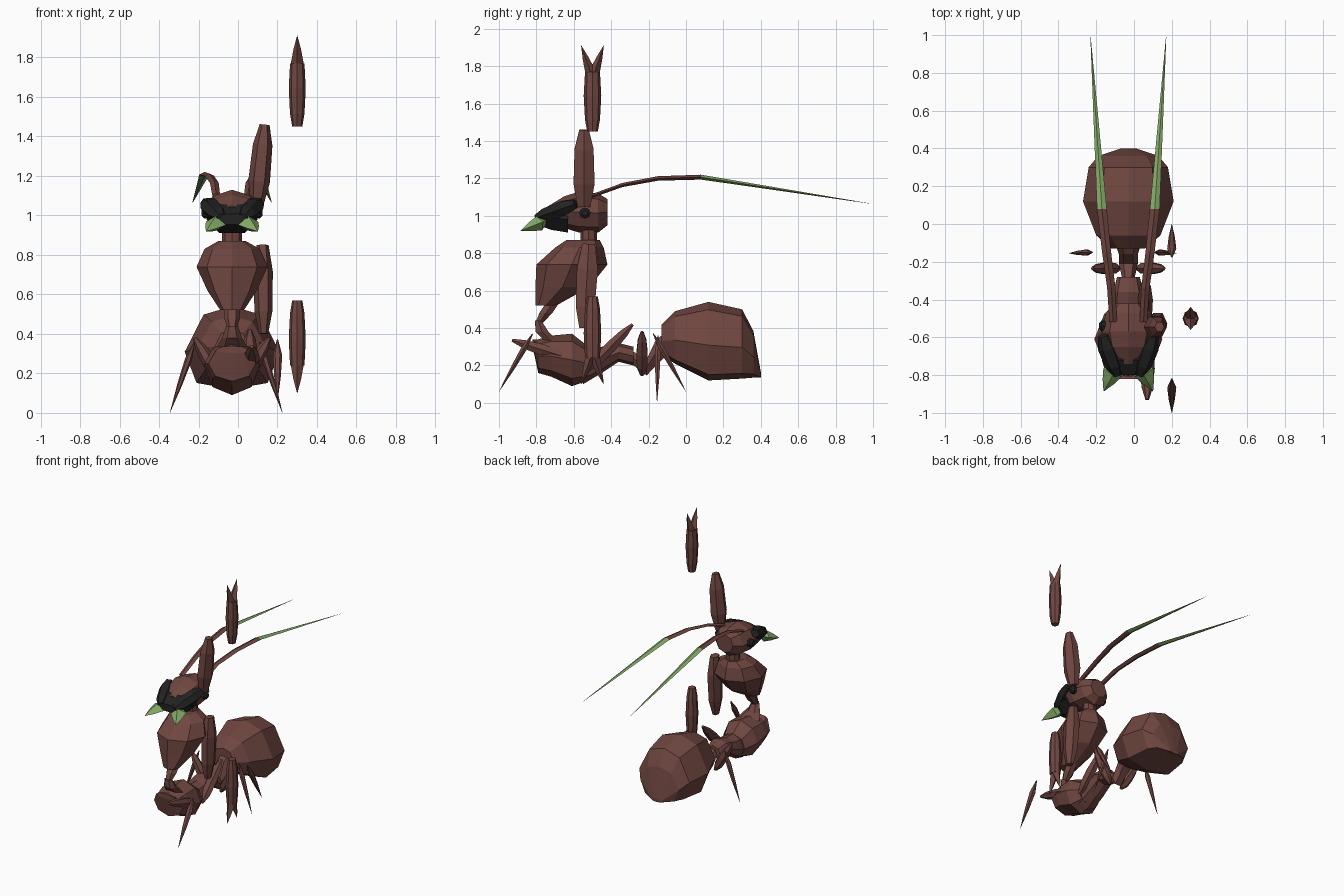
import bpy
import bmesh
from math import radians, sin, cos, pi
from mathutils import Vector

default_cube = bpy.data.objects.get("Cube")
if default_cube:
    bpy.data.objects.remove(default_cube, do_unlink=True)

CENTRE = -0.03  # the body's plane of symmetry


def make_material(name, red, green, blue):
    material = bpy.data.materials.new(name)
    material.use_nodes = True
    colour = (red, green, blue, 1)
    material.diffuse_color = colour
    shader = material.node_tree.nodes["Principled BSDF"]
    shader.inputs["Base Color"].default_value = colour
    shader.inputs["Roughness"].default_value = 0.8
    return material


BROWN = make_material("shell brown", 0.16, 0.062, 0.052)
BLACK = make_material("mask black", 0.016, 0.016, 0.016)
GREEN = make_material("leaf green", 0.24, 0.41, 0.14)


def polygon(sides, phase=0.0):
    angles = [phase + 2 * pi * i / sides for i in range(sides)]
    return [(sin(angle), cos(angle)) for angle in angles]


def mirrored_shape(half):
    """Close a half outline that starts on the top centre line."""
    return half + [(-u, v) for u, v in reversed(half) if u > 0]


OCTAGON = polygon(8)
HEXAGON = polygon(6, pi / 6)
DIAMOND = polygon(4)
FLAT_BELLY = mirrored_shape([(0, 1), (0.6, 0.8), (1, -0.1), (0.75, -0.85), (0, -1)])


def skin(name, rings, material):
    """Join rings of points into one closed, flat-faced object."""
    mesh = bpy.data.meshes.new(name)
    bm = bmesh.new()
    loops = [[bm.verts.new(point) for point in ring] for ring in rings]
    for first, second in zip(loops, loops[1:]):
        count = len(first)
        for i in range(count):
            j = (i + 1) % count
            bm.faces.new((first[i], first[j], second[j], second[i]))
    bm.faces.new(loops[0])
    bm.faces.new(loops[-1])
    bmesh.ops.remove_doubles(bm, verts=bm.verts, dist=0.0005)
    bmesh.ops.recalc_face_normals(bm, faces=bm.faces)
    bm.to_mesh(mesh)
    bm.free()
    mesh.materials.append(material)
    part = bpy.data.objects.new(name, mesh)
    bpy.context.collection.objects.link(part)
    return part


def body(name, sections, material=BROWN, tilt=0, shape=OCTAGON, x=CENTRE):
    """Loft sections of (y, z, half width, half height)."""
    up = Vector((0, -sin(radians(tilt)), cos(radians(tilt))))
    rings = []
    for y, z, width, height in sections:
        middle = Vector((x, y, z))
        rings.append([middle + Vector((u * width, 0, 0)) + up * (v * height) for u, v in shape])
    return skin(name, rings, material)


SPINDLE = [(0, 0.35), (0.2, 0.9), (0.5, 1), (0.8, 0.75), (1, 0.25)]
SPIKE = [(0, 0.15), (0.25, 1), (0.6, 0.7), (1, 0.03)]
CONE = [(0, 0.6), (0.2, 1), (0.6, 0.6), (1, 0.03)]
BLADE = [(0, 0.6), (0.3, 1), (0.75, 0.9), (1, 0.45)]


def limb(name, start, end, width, depth, profile=SPINDLE, material=BROWN, shape=HEXAGON):
    """Run a profile of (position, scale) from start to end."""
    start, end = Vector(start), Vector(end)
    axis = (end - start).normalized()
    side = Vector((1, 0, 0))
    if abs(axis.x) > 0.8:
        side = Vector((0, 0, 1))
    side = (side - axis * side.dot(axis)).normalized()
    across = axis.cross(side)
    rings = []
    for t, scale in profile:
        middle = start.lerp(end, t)
        rings.append([middle + side * (u * width * scale) + across * (v * depth * scale)
                      for u, v in shape])
    return skin(name, rings, material)


# Abdomen
body("abdomen", [(-0.13, 0.34, 0.09, 0.08), (-0.06, 0.35, 0.17, 0.14),
                 (0.12, 0.33, 0.24, 0.21), (0.3, 0.315, 0.21, 0.185),
                 (0.36, 0.26, 0.16, 0.125), (0.4, 0.15, 0.04, 0.015)], shape=FLAT_BELLY)

# Lower thorax, tail link and waist
body("lower_thorax", [(-0.82, 0.32, 0.08, 0.02), (-0.79, 0.25, 0.12, 0.09),
                      (-0.72, 0.25, 0.14, 0.11), (-0.61, 0.23, 0.14, 0.14),
                      (-0.52, 0.21, 0.1, 0.09)])
body("rear_thorax", [(-0.55, 0.2, 0.09, 0.1), (-0.45, 0.23, 0.09, 0.07),
                     (-0.36, 0.27, 0.08, 0.05), (-0.28, 0.25, 0.06, 0.05)])
body("tail_link", [(-0.3, 0.25, 0.03, 0.04), (-0.21, 0.19, 0.05, 0.05),
                   (-0.16, 0.27, 0.05, 0.08), (-0.1, 0.32, 0.07, 0.07)], shape=HEXAGON)
body("waist_base", [(-0.72, 0.33, 0.08, 0.04), (-0.77, 0.38, 0.05, 0.04),
                    (-0.79, 0.44, 0.03, 0.02)], tilt=90, shape=HEXAGON)
body("waist", [(-0.79, 0.42, 0.02, 0.02), (-0.75, 0.48, 0.04, 0.04),
               (-0.71, 0.54, 0.04, 0.04)], tilt=90, shape=HEXAGON)

# Chest and neck
body("chest", [(-0.75, 0.52, 0.06, 0.055), (-0.66, 0.62, 0.125, 0.145),
               (-0.61, 0.74, 0.18, 0.19), (-0.57, 0.83, 0.14, 0.13),
               (-0.55, 0.87, 0.07, 0.09)], tilt=90)
body("neck", [(-0.52, 0.84, 0.05, 0.045), (-0.52, 0.94, 0.05, 0.045)], tilt=90)

# Head and dark face mask
body("head", [(-0.74, 1.01, 0.05, 0.04), (-0.65, 1.02, 0.12, 0.085),
              (-0.57, 1.02, 0.14, 0.11), (-0.47, 1.015, 0.12, 0.105),
              (-0.42, 1.02, 0.07, 0.07)])
body("face_mask", [(-0.8, 0.98, 0.07, 0.03), (-0.72, 0.99, 0.115, 0.075),
                   (-0.63, 0.98, 0.13, 0.08)], material=BLACK, shape=HEXAGON)

# Paired head parts
ANTENNA_STEM = [(0.08, -0.52, 1.1, 0.02), (0.09, -0.34, 1.165, 0.022),
                (0.115, -0.15, 1.2, 0.024), (0.14, 0.08, 1.207, 0.026)]
ANTENNA_LEAF = [(0.14, 0.08, 1.207, 0.026), (0.2, 0.99, 1.065, 0.001)]
for label, sign in (("right", -1), ("left", 1)):
    def at(offset, y, z):
        return (CENTRE + sign * offset, y, z)

    limb(label + "_mask_flap", at(0.13, -0.59, 1.065), at(0.055, -0.8, 0.99),
         0.055, 0.045, BLADE, BLACK)
    limb(label + "_mandible", at(0.07, -0.76, 0.97), at(0.13, -0.885, 0.92),
         0.055, 0.04, CONE, GREEN, DIAMOND)
    limb(label + "_eye", at(0.11, -0.54, 1.015), at(0.155, -0.54, 1.015),
         0.03, 0.03, [(0, 1), (0.7, 1), (1, 0.5)], BLACK, OCTAGON)
    for part, path, paint in (("stem", ANTENNA_STEM, BROWN), ("leaf", ANTENNA_LEAF, GREEN)):
        rings = []
        for offset, y, z, radius in path:
            middle = Vector(at(offset, y, z))
            rings.append([middle + Vector((u * radius, 0, v * radius * 0.5)) for u, v in DIAMOND])
        skin(label + "_antenna_" + part, rings, paint)

    # Middle legs
    limb(label + "_middle_thigh", at(0.05, -0.235, 0.15), at(0.19, -0.235, 0.38),
         0.035, 0.035)

limb("right_middle_shin", (-0.22, -0.15, 0.36), (-0.345, -0.155, 0), 0.018, 0.018, SPIKE)
limb("left_middle_shin", (0.11, -0.15, 0.36), (0.225, -0.155, 0), 0.018, 0.018, SPIKE)

# Front and rear legs
limb("front_thigh", (0.07, -0.6, 0.23), (0.07, -0.93, 0.335), 0.04, 0.035)
limb("front_shin", (0.2, -0.82, 0.37), (0.2, -1, 0.06), 0.024, 0.018, SPIKE)
limb("rear_thigh", (0.06, -0.52, 0.18), (0.06, -0.285, 0.42), 0.04, 0.035)
limb("rear_shin", (0.2, -0.175, 0.37), (0.2, 0, 0.06), 0.024, 0.018, SPIKE)

# Upper arms
limb("raised_upper_arm", (0.095, -0.545, 1.05), (0.135, -0.545, 1.46), 0.055, 0.065, BLADE)
limb("lowered_upper_arm", (0.125, -0.52, 0.85), (0.13, -0.545, 0.4), 0.05, 0.065, BLADE)

# Detached forearms, each ending in a two-pronged claw
for label, elbow, wrist, tip in (("raised", 1.45, 1.77, 1.91), ("lowered", 0.57, 0.24, 0.1)):
    limb(label + "_forearm", (0.3, -0.5, elbow), (0.3, -0.5, wrist), 0.043, 0.047,
         [(0, 0.6), (0.2, 0.85), (0.6, 1), (1, 0.85)], shape=OCTAGON)
    overlap = wrist + (elbow - wrist) * 0.1
    for side, reach in (("front", -0.56), ("rear", -0.44)):
        limb(label + "_" + side + "_claw", (0.3, -0.5, overlap), (0.3, reach, tip),
             0.032, 0.028, CONE, shape=DIAMOND)
